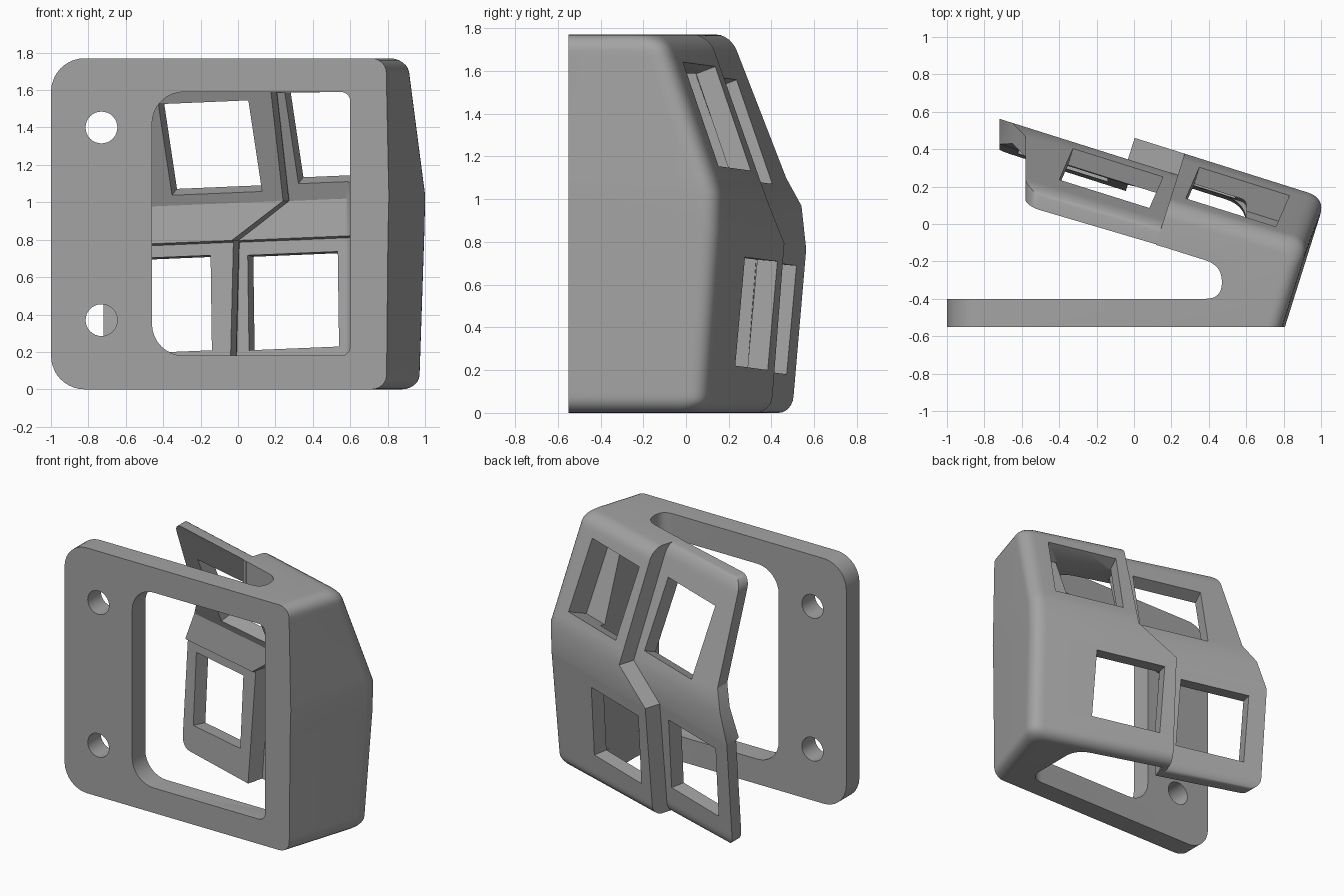
import bpy, bmesh, math
from mathutils import Vector

if "Cube" in bpy.data.objects:
    bpy.data.objects.remove(bpy.data.objects["Cube"])

C, S = math.cos(math.radians(17.5)), math.sin(math.radians(17.5))
H, R = 1.77, 0.075
ROLL = 0.04
BENDS = (.79, .8, 1.0)

grey = bpy.data.materials.new("grey plastic")
grey.diffuse_color = (0.37, 0.37, 0.37, 1)
grey.use_nodes = True
grey.node_tree.nodes["Principled BSDF"].inputs["Base Color"].default_value = grey.diffuse_color


# u runs along the slanted rear face, v points out of it
def uv(u, v):
    return Vector((C * u + S * v, -S * u + C * v))


def at_x(x, v):
    return Vector((x, (v - S * x) / C))


def lerp_table(table, z):
    for (z0, a), (z1, b) in zip(table, table[1:]):
        if z <= z1:
            break
    return a + (b - a) * (z - z0) / (z1 - z0)


def v_out(z, u):
    zz = z if z in BENDS else z - ROLL * u
    return lerp_table([(0, .375), (.8, .44), (1, .44), (H, .155)], zz)


def thickness(z):
    return lerp_table([(0, .10), (.79, .10), (.8, .13), (1, .105), (H, .105)], z)


def junction(z):
    return lerp_table([(0, -.135), (.8, -.135), (1, .145), (H, .145)], z)


def inset(z, r):
    e = min(z, H - z)
    return 0 if e >= r else r - math.sqrt(max(0, r * r - (r - e) ** 2))


def bezier(a, b, c, n=8):
    return [a * (1 - t) ** 2 + b * 2 * t * (1 - t) + c * t * t
            for t in (i / n for i in range(n + 1))]


ends = [R * (1 - math.cos(math.radians(a))) for a in (0, 15, 30, 45, 60, 75, 90)] + [.1, .14]
levels = (ends + [.178, .182] + list(BENDS) + [1.1, 1.588, 1.592]
          + [H - e for e in reversed(ends)])


def loft(name, section):
    bm = bmesh.new()
    rings = []
    for z in levels:
        bend = ROLL if z in BENDS else 0
        rings.append([bm.verts.new((p.x, p.y, z + bend * (C * p.x - S * p.y)))
                      for p in section(z)])
    n = len(rings[0])
    sides = []
    for a, b in zip(rings, rings[1:]):
        for i in range(n):
            j = (i + 1) % n
            sides.append(bm.faces.new((a[i], a[j], b[j], b[i])))
    bm.faces.new(rings[0][::-1])
    bm.faces.new(rings[-1])
    bm.normal_update()
    bmesh.ops.triangulate(bm, faces=sides)
    return finish(name, bm)


def finish(name, bm):
    bm.normal_update()
    bmesh.ops.recalc_face_normals(bm, faces=bm.faces)
    me = bpy.data.meshes.new(name)
    bm.to_mesh(me)
    bm.free()
    me.materials.append(grey)
    ob = bpy.data.objects.new(name, me)
    bpy.context.collection.objects.link(ob)
    return ob


# Mounting plate, side wall and right rear column in one section
def body_section(z):
    d = inset(z, R)
    u0 = junction(z)
    u1 = lerp_table([(0, .922), (.8, .93), (1, .935), (H, .92)], z) - d
    v1, v0 = v_out(z, u1) - d, v_out(z, u0) - d
    inner = lambda u: -.07 if z > 1.59 else v_out(z, u) - thickness(z)
    xi = .601 if z < 1.59 else .47
    left = -1 + inset(z, .18)
    corner = at_x(xi, inner(.5))
    foot = Vector((xi, -.4))
    r = .03 if .18 < z < 1.59 else min(.11, .49 * (corner.y - foot.y))
    pts = [Vector((left, -.55)), Vector(((u1 - S * .55) / C, -.55))]
    pts += bezier(uv(u1, v1 - .1), uv(u1, v1), uv(u1 - .1, v1))
    # rim that meets the left column
    rim = min(inner(u0) - .001, v_out(z, u0) - .15)
    pts += [uv(u0, v0), uv(u0, rim), uv(u0 + .035, rim), uv(u0 + .036, inner(u0))]
    pts += bezier(at_x(xi - r, inner(.5)), corner, corner - Vector((0, r)))
    pts += bezier(foot + Vector((0, r)), foot, foot - Vector((r, 0)))
    return pts + [Vector((left, -.4))]


# Left rear column, set lower than the right one
def left_section(z):
    d = inset(z, R)
    xl = lerp_table([(0, -.72), (.8, -.72), (1, -.65), (1.1, -.58), (H, -.58)], z) + d
    ur = junction(z) + .04
    va, vb = v_out(z, -.7) - .12, v_out(z, ur) - .12
    t = thickness(z)
    return [at_x(xl, va - d * .5), at_x(xl, va - t), uv(ur, vb - t), uv(ur, vb - d * .5)]


body = loft("mount_body", body_section)
left = loft("left_rear_column", left_section)


def cut(target, cutter):
    m = target.modifiers.new("cut", 'BOOLEAN')
    m.operation = 'DIFFERENCE'
    m.solver = 'EXACT'
    m.object = cutter
    bpy.context.view_layer.objects.active = target
    bpy.ops.object.modifier_apply(modifier=m.name)
    bpy.data.objects.remove(cutter)


# Prism through the mounting plate, from an outline in x and z
def plate_cutter(outline):
    bm = bmesh.new()
    f = bm.faces.new([bm.verts.new((x, -.7, z)) for x, z in outline])
    ext = bmesh.ops.extrude_face_region(bm, geom=[f])
    bmesh.ops.translate(bm, vec=(0, .32, 0),
                        verts=[g for g in ext["geom"] if isinstance(g, bmesh.types.BMVert)])
    return finish("plate_cutter", bm)


def arc(cx, cz, r, a0, a1, n):
    return [(cx + r * math.cos(math.radians(a0 + (a1 - a0) * i / n)),
             cz + r * math.sin(math.radians(a0 + (a1 - a0) * i / n))) for i in range(n + 1)]


# Window and two screw holes in the mounting plate
window = []
for cx, cz, r, a in ((.55, 1.54, .05, 0), (-.29, 1.42, .17, 90),
                     (-.29, .35, .17, 180), (.55, .23, .05, 270)):
    window += arc(cx, cz, r, a, a + 90, 8)
cut(body, plate_cutter(window))
for z in (.37, 1.4):
    cut(body, plate_cutter(arc(-.73, z, .085, 0, 360, 32)[:-1]))


# Square opening through a rear column, square to its slope
def opening(target, u, v, z, slope, height):
    p = uv(u, v)
    centre = Vector((p.x, p.y, z))
    side = Vector((C, -S, ROLL)).normalized()
    up = Vector((S * slope, C * slope, 1))
    out = up.cross(side).normalized()
    up = side.cross(out)
    bm = bmesh.new()
    bmesh.ops.create_cube(bm, size=1)
    for vert in bm.verts:
        a, n, b = vert.co
        vert.co = centre + side * a * .505 + out * (n * .3) + up * b * height
    cut(target, finish("opening_cutter", bm))


opening(body, .485, .297, 1.385, -.37, .52)
opening(body, .212, .41, .465, .08, .51)
opening(left, -.19, .195, 1.325, -.37, .52)
opening(left, -.463, .29, .445, .08, .51)

# Smooth the rounded edges, keep the rest sharp
for ob in (body, left):
    bpy.ops.object.select_all(action='DESELECT')
    ob.select_set(True)
    bpy.context.view_layer.objects.active = ob
    bpy.ops.object.shade_smooth_by_angle(angle=math.radians(25))
